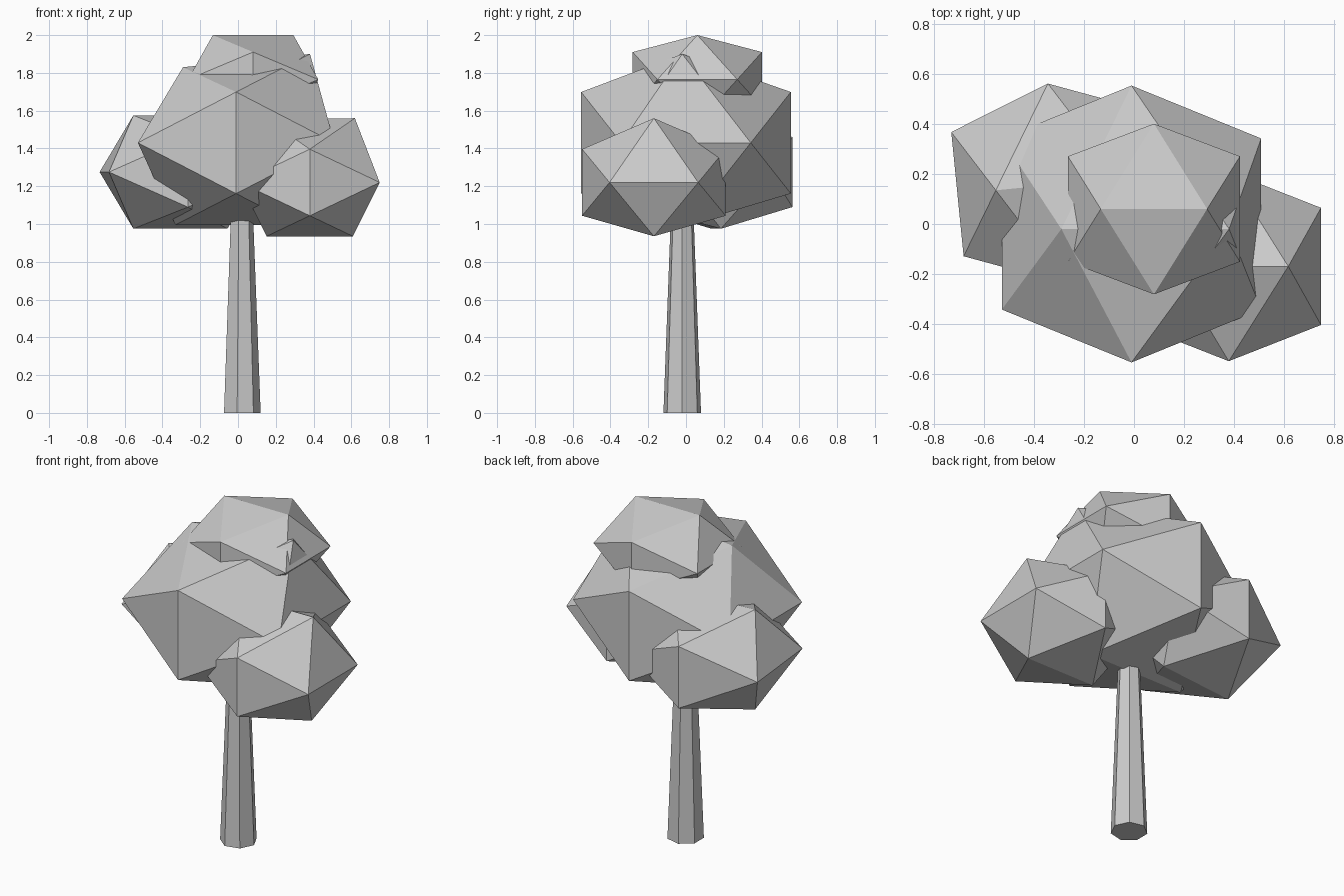
import bpy, bmesh, math
from mathutils import Vector, Matrix

if "Cube" in bpy.data.objects:
    bpy.data.objects.remove(bpy.data.objects["Cube"])

PHI = (1 + 5 ** 0.5) / 2

grey = bpy.data.materials.new("plain grey")
grey.diffuse_color = (0.6, 0.6, 0.6, 1)
grey.use_nodes = True
grey.node_tree.nodes["Principled BSDF"].inputs["Base Color"].default_value = grey.diffuse_color


def finish(name, bm):
    """Turn a bmesh into a flat-shaded object."""
    bmesh.ops.recalc_face_normals(bm, faces=bm.faces)
    mesh = bpy.data.meshes.new(name)
    bm.to_mesh(mesh)
    bm.free()
    mesh.materials.append(grey)
    obj = bpy.data.objects.new(name, mesh)
    bpy.context.collection.objects.link(obj)
    return obj


def leaf_clump(name, centre, radii, turn=0, ridge_left=(0, 0, 0), ridge_right=(0, 0, 0)):
    """Squashed icosahedron with its top ridge along x; the ridge ends can be nudged."""
    bm = bmesh.new()
    rot = Matrix.Rotation(math.radians(turn), 3, 'Z')
    corners = []
    for a in (-1, 1):
        for b in (-1, 1):
            corners += [(a / PHI, 0, b), (0, a, b / PHI), (a, b / PHI, 0)]
    for c in corners:
        p = Vector([c[i] * radii[i] for i in range(3)])
        if c[2] == 1:
            p += Vector(ridge_left if c[0] < 0 else ridge_right)
        bm.verts.new(rot @ p + Vector(centre))
    bmesh.ops.convex_hull(bm, input=bm.verts)
    return finish(name, bm)


def tapered_trunk(name, x, y, sides, rings):
    """Capped prism through (height, radius) rings."""
    bm = bmesh.new()
    loops = []
    for z, r in rings:
        angles = [2 * math.pi * i / sides for i in range(sides)]
        loops.append([bm.verts.new((x + r * math.cos(t), y + r * math.sin(t), z)) for t in angles])
    for low, high in zip(loops, loops[1:]):
        for i in range(sides):
            j = (i + 1) % sides
            bm.faces.new((low[i], low[j], high[j], high[i]))
    bm.faces.new(loops[0])
    bm.faces.new(loops[-1])
    return finish(name, bm)


# Trunk
tapered_trunk("trunk", 0.018, -0.02, 7, [(0, 0.102), (1.12, 0.059)])

# Foliage
leaf_clump("main_foliage", (-0.01, 0, 1.43), (0.52, 0.555, 0.435),
           ridge_left=(0.04, -0.02, -0.035), ridge_right=(0.07, -0.02, 0.035))
leaf_clump("right_foliage", (0.38, -0.17, 1.22), (0.37, 0.38, 0.285),
           ridge_left=(0, 0, 0.05), ridge_right=(0.01, 0, 0.055))
leaf_clump("left_foliage", (-0.305, 0.16, 1.275), (0.405, 0.405, 0.3), turn=5.7)
leaf_clump("top_foliage", (0.08, 0.06, 1.765), (0.345, 0.342, 0.235))
